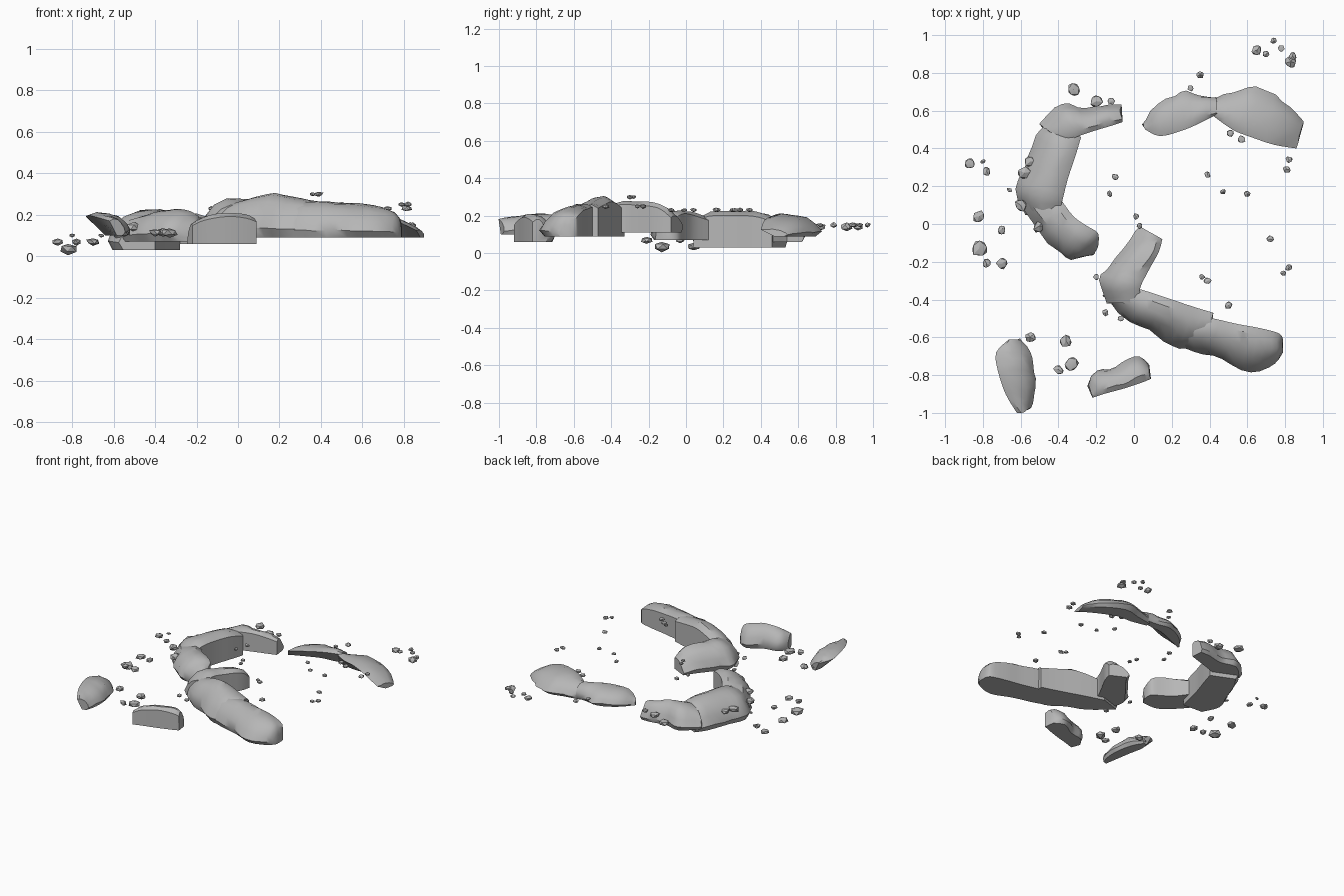
import bpy, bmesh, math, random
from mathutils import Vector, noise

random.seed(4)
if "Cube" in bpy.data.objects:
    bpy.data.objects.remove(bpy.data.objects["Cube"], do_unlink=True)

# One plain stone colour
stone = bpy.data.materials.new("stone_grey")
stone.use_nodes = True
colour = (0.47, 0.47, 0.47, 1)
stone.diffuse_color = colour
stone.node_tree.nodes["Principled BSDF"].inputs["Base Color"].default_value = colour

# Cross-section: fraction of the way from cut wall to rounded side, fraction of height
DOME = [(0, .88), (.2, 1), (.45, .97), (.7, .82), (.9, .52), (1, .22)]
STEPS = 3


def finish(name, bm, angle):
    """Turn a bmesh into a shaded, coloured object."""
    bmesh.ops.recalc_face_normals(bm, faces=bm.faces[:])
    mesh = bpy.data.meshes.new(name)
    bm.to_mesh(mesh)
    bm.free()
    mesh.materials.append(stone)
    obj = bpy.data.objects.new(name, mesh)
    bpy.context.collection.objects.link(obj)
    bpy.ops.object.select_all(action='DESELECT')
    obj.select_set(True)
    bpy.context.view_layer.objects.active = obj
    bpy.ops.object.shade_smooth_by_angle(angle=math.radians(angle))
    return obj


def spline(stations):
    """Smoothly subdivide the list of stations along the boulder."""
    rows = [Vector(s) for s in stations]
    result = []
    for i in range(len(rows) - 1):
        before, start = rows[max(i - 1, 0)], rows[i]
        end, after = rows[i + 1], rows[min(i + 2, len(rows) - 1)]
        for k in range(STEPS):
            t = k / STEPS
            result.append(start + (end - before) * (t / 2)
                          + (before * 2 - start * 5 + end * 4 - after) * (t * t / 2)
                          + (start * 3 - before - end * 3 + after) * (t ** 3 / 2))
    return result + [rows[-1]]


def boulder(name, base, under, stations):
    """Half boulder with a flat cut wall, a flat base and a rough rounded side.
    Each station holds wall x, wall y, outer x, outer y and top height."""
    bm = bmesh.new()
    rings = []
    for wall_x, wall_y, out_x, out_y, top in spline(stations):
        wall, outer = Vector((wall_x, wall_y, 0)), Vector((out_x, out_y, 0))
        ring = []
        for index, (across, up) in enumerate(DOME):
            p = wall.lerp(outer, across)
            p.z = base + (top - base) * up
            if index:
                rough = noise.noise_vector(p * 13) * .016
                rough.z *= .5
                p += rough
            ring.append(bm.verts.new(p))
        for across in (.9, under):
            p = wall.lerp(outer, across)
            p.z = base
            ring.append(bm.verts.new(p))
        rings.append(ring)
    count = len(rings[0])
    for a, b in zip(rings, rings[1:]):
        for j in range(count):
            k = (j + 1) % count
            bm.faces.new((a[j], a[k], b[k], b[j]))
    bm.faces.new(rings[0])
    bm.faces.new(rings[-1])
    return finish(name, bm, 35)


def rocks(name, height, radius, spots):
    """Group of small angular rocks lying at a common height."""
    for number, (x, y) in enumerate(spots, 1):
        bm = bmesh.new()
        bmesh.ops.create_icosphere(bm, subdivisions=1, radius=radius * random.uniform(.85, 1.15))
        turn = random.uniform(0, math.tau)
        stretch = random.uniform(.75, 1)
        for v in bm.verts:
            v.co *= random.uniform(.8, 1.15)
            sx, sy = v.co.x, v.co.y * stretch
            v.co = Vector((x + sx * math.cos(turn) - sy * math.sin(turn),
                           y + sx * math.sin(turn) + sy * math.cos(turn),
                           height + v.co.z * .6))
        finish(f"{name}_{number}", bm, 25)


# Front ridge: short arm, middle and long end
boulder("front_ridge_arm", .11, 0, [
    (.15, -.08, .03, -.02, .2), (.13, -.15, -.03, -.1, .26), (.07, -.26, -.13, -.22, .275),
    (.03, -.35, -.18, -.3, .28), (.05, -.42, -.15, -.42, .25)])
boulder("front_ridge_middle", .09, 0, [
    (-.02, -.33, -.17, -.38, .24), (.08, -.36, -.02, -.52, .28), (.2, -.4, .12, -.58, .3),
    (.32, -.44, .24, -.66, .28), (.42, -.47, .4, -.65, .26)])
boulder("front_ridge_end", .09, 0, [
    (.3, -.48, .2, -.63, .25), (.42, -.5, .32, -.68, .265), (.55, -.53, .47, -.72, .255),
    (.66, -.55, .62, -.78, .245), (.77, -.58, .74, -.74, .21), (.79, -.62, .79, -.68, .15)])

# Right-hand ridge, curving from the back to the centre
boulder("side_ridge_back", .06, 0, [
    (-.06, .54, -.07, .63, .17), (-.12, .52, -.15, .63, .19), (-.22, .49, -.26, .61, .21),
    (-.33, .45, -.38, .64, .21), (-.36, .42, -.5, .53, .18)])
boulder("side_ridge_middle", .03, 0, [
    (-.28, .46, -.46, .54, .19), (-.31, .36, -.52, .46, .22), (-.35, .24, -.58, .3, .225),
    (-.38, .12, -.63, .18, .22), (-.4, .04, -.57, .05, .18)])
boulder("side_ridge_front", .07, 0, [
    (-.38, .12, -.6, .1, .19), (-.32, .04, -.52, -.02, .22), (-.25, -.01, -.42, -.13, .23),
    (-.19, -.05, -.34, -.18, .21), (-.19, -.12, -.22, -.17, .16)])

# Back ridge: two leaning slabs with an undercut wall
boulder("back_slab_inner", .1, .5, [
    (.06, .5, .04, .53, .14), (.14, .465, .13, .64, .18), (.27, .5, .25, .7, .2),
    (.36, .54, .35, .68, .2), (.44, .58, .44, .67, .19)])
boulder("back_slab_outer", .09, .5, [
    (.41, .58, .41, .66, .18), (.52, .5, .53, .69, .2), (.62, .46, .65, .72, .21),
    (.74, .42, .79, .65, .19), (.86, .4, .9, .54, .13)])

# Two loose slabs at the front
boulder("leaning_slab", .1, .5, [
    (-.66, -.61, -.6, -.62, .17), (-.73, -.68, -.55, -.68, .2), (-.72, -.78, -.52, -.78, .21),
    (-.68, -.9, -.52, -.9, .2), (-.62, -1, -.55, -.98, .18)])
boulder("front_slab", .06, 0, [
    (-.22, -.92, -.25, -.85, .16), (-.16, -.9, -.2, -.78, .19), (-.05, -.87, -.1, -.76, .21),
    (.04, -.84, 0, -.7, .2), (.09, -.82, .08, -.74, .18)])

# Scattered rocks around the ridges
rocks("low_rock", .035, .042, [(-.82, .04), (-.82, -.13)])
rocks("side_rock", .07, .03, [(-.87, .32), (-.78, .28), (-.7, -.03), (-.7, -.21), (-.78, -.21)])
rocks("side_pebble", .1, .018, [(-.8, .33), (-.66, .18)])
rocks("front_rock", .115, .036, [(-.55, -.6), (-.36, -.62), (-.4, -.77), (-.33, -.74)])
rocks("front_pebble", .12, .02, [(-.61, -.62), (-.15, -.47), (-.2, -.28), (-.07, -.5)])
rocks("back_rock", .14, .034, [(-.32, .71), (-.2, .65), (.65, .92), (.83, .86)])
rocks("back_pebble", .15, .021, [(-.12, .65), (.3, .72), (.35, .79), (.7, .9), (.74, .97),
                                 (.78, .93), (.84, .89)])
rocks("slab_pebble", .18, .022, [(.51, .48), (.57, .45)])
rocks("embedded_rock", .14, .035, [(-.58, .27), (-.55, .33), (-.6, .1), (-.5, -.01), (-.15, -.32)])
rocks("inner_pebble", .23, .02, [(.82, .34), (.39, .26), (.47, .17), (.6, .16), (-.1, .25),
                                 (-.13, .16), (.01, .04), (.03, -.01), (.72, -.08), (.81, .29)])
rocks("high_pebble", .25, .022, [(.82, -.23), (.79, -.26), (.5, -.43)])
rocks("top_pebble", .3, .02, [(.36, -.28), (.39, -.3)])
